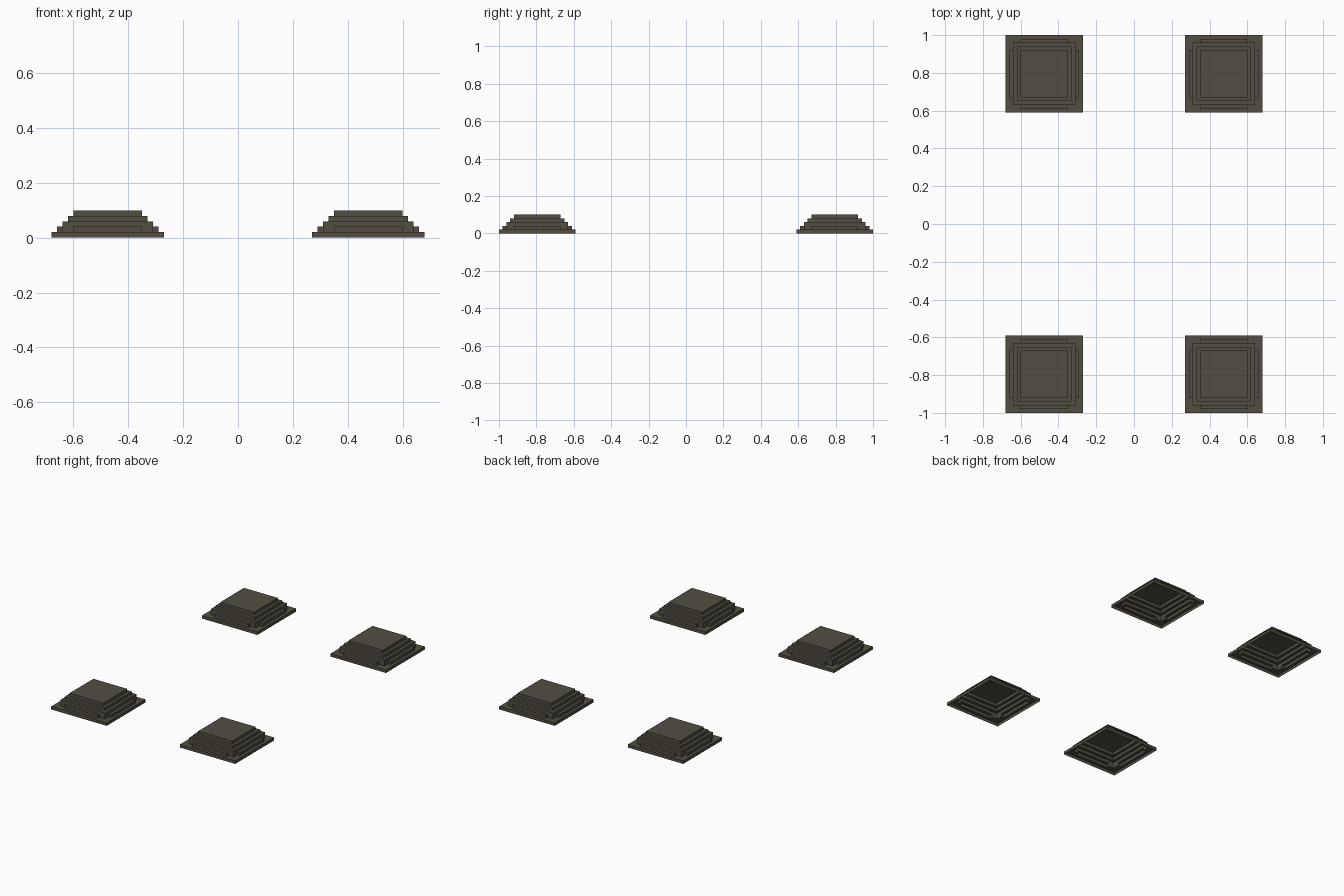
import bpy, bmesh, math

if "Cube" in bpy.data.objects:
    bpy.data.objects.remove(bpy.data.objects["Cube"])

# One flat colour
mat = bpy.data.materials.new("dark olive grey")
mat.diffuse_color = (0.085, 0.076, 0.055, 1)
mat.use_nodes = True
mat.node_tree.nodes["Principled BSDF"].inputs["Base Color"].default_value = mat.diffuse_color

# Steps of a pad: half width x, half width y, top height
STEPS = [(.205, .205, .02), (.185, .125, .04), (.125, .185, .04),
         (.165, .165, .06), (.145, .145, .08), (.125, .125, .10)]
half = [.205, .185, .165, .145, .125]
cuts = [-h for h in half] + half[::-1]
n = len(cuts) - 1


def height(i, j):
    """Top height of a grid cell, zero outside the pad."""
    if not (0 <= i < n and 0 <= j < n):
        return 0
    x = abs(cuts[i] + cuts[i + 1]) / 2
    y = abs(cuts[j] + cuts[j + 1]) / 2
    return max(h for a, b, h in STEPS if x < a and y < b)


def pad_mesh():
    """Hollow stepped shell, open underneath."""
    bm = bmesh.new()

    def quad(*pts):
        bm.faces.new([bm.verts.new(p) for p in pts])

    for i in range(n):
        for j in range(n):
            x0, x1, y0, y1 = cuts[i], cuts[i + 1], cuts[j], cuts[j + 1]
            z = height(i, j)
            # Tread
            quad((x0, y0, z), (x1, y0, z), (x1, y1, z), (x0, y1, z))
            # Risers down to lower neighbours, in 0.02 courses
            for di, dj, p, q in ((0, -1, (x0, y0), (x1, y0)), (1, 0, (x1, y0), (x1, y1)),
                                 (0, 1, (x1, y1), (x0, y1)), (-1, 0, (x0, y1), (x0, y0))):
                low = height(i + di, j + dj)
                for k in range(round(low / .02), round(z / .02)):
                    a, b = k * .02, (k + 1) * .02
                    quad((*p, a), (*q, a), (*q, b), (*p, b))
    bmesh.ops.remove_doubles(bm, verts=bm.verts, dist=.001)
    bmesh.ops.dissolve_limit(bm, angle_limit=math.radians(1), verts=bm.verts, edges=bm.edges)
    me = bpy.data.meshes.new("stepped_pad")
    bm.to_mesh(me)
    bm.free()
    me.materials.append(mat)
    return me


# Four pads, mirrored about both axes
mesh = pad_mesh()
for sx, side in ((-1, "left"), (1, "right")):
    for sy, end in ((-1, "front"), (1, "back")):
        ob = bpy.data.objects.new(f"{end}_{side}_stepped_pad", mesh)
        ob.location = (sx * .475, sy * .795, 0)
        bpy.context.collection.objects.link(ob)
